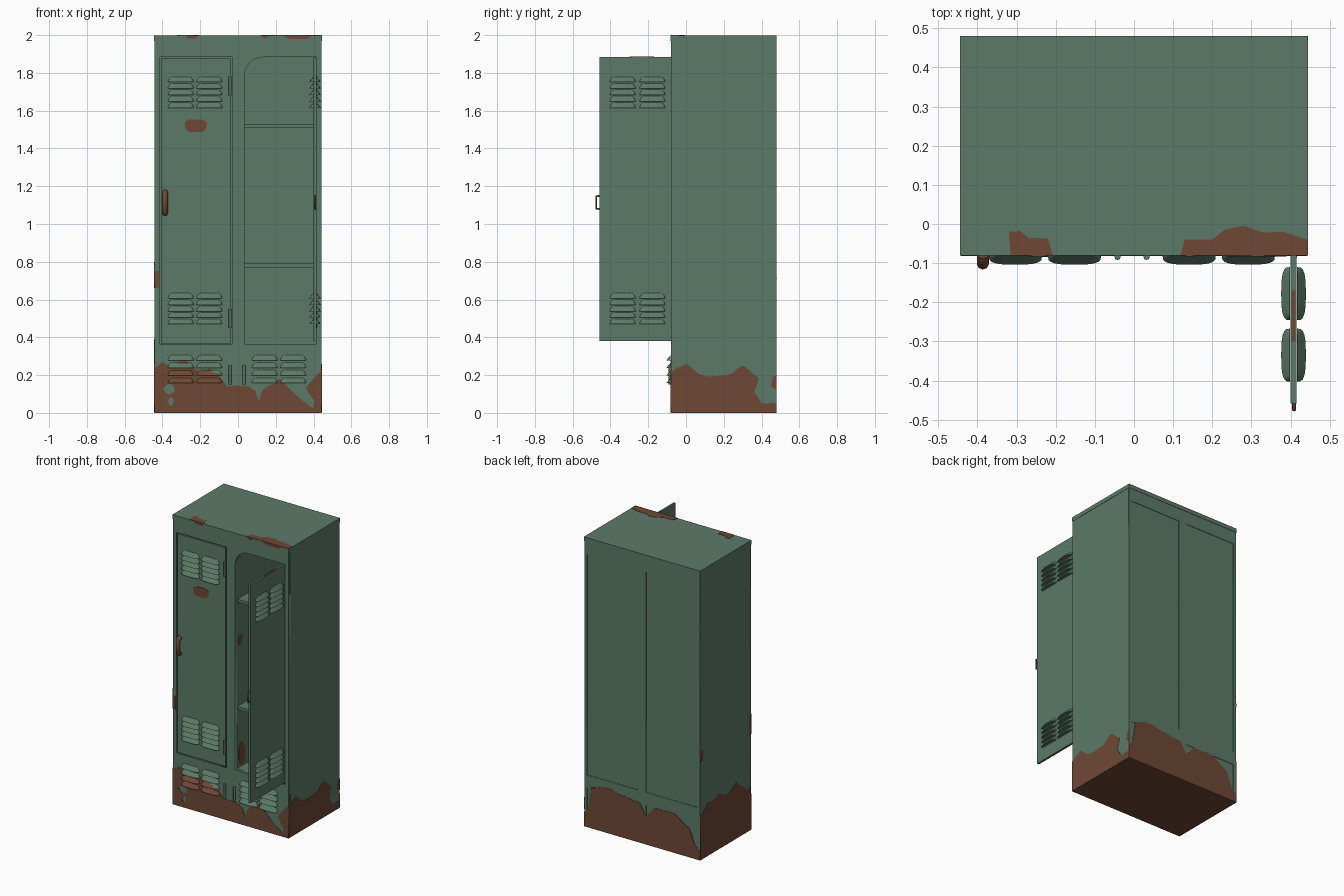
import bpy, bmesh, math, random
from mathutils import Matrix, Vector

random.seed(4)
if "Cube" in bpy.data.objects:
    bpy.data.objects.remove(bpy.data.objects["Cube"])


def material(name, rgb):
    m = bpy.data.materials.new(name)
    m.use_nodes = True
    m.diffuse_color = (*rgb, 1)
    bsdf = next(n for n in m.node_tree.nodes if n.type == 'BSDF_PRINCIPLED')
    bsdf.inputs["Base Color"].default_value = (*rgb, 1)
    return m


green = material("locker green", (0.107, 0.195, 0.138))
rust = material("rust brown", (0.156, 0.065, 0.036))

# Drawing planes: across, up, outward
X, Y, Z = Vector((1, 0, 0)), Vector((0, 1, 0)), Vector((0, 0, 1))


def plane(u, v, n, origin):
    return Matrix.Translation(origin) @ Matrix((u, v, n)).transposed().to_4x4()


def front(y):
    return plane(X, Z, -Y, (0, y, 0))


def side(x):
    return plane(Y, Z, X, (x, 0, 0))


def flat(z):
    return Matrix.Translation((0, 0, z))


def link(name, data, mats):
    ob = bpy.data.objects.new(name, data)
    bpy.context.collection.objects.link(ob)
    for m in mats:
        data.materials.append(m)
    return ob


def to_mesh(ob):
    bpy.ops.object.select_all(action='DESELECT')
    ob.select_set(True)
    bpy.context.view_layer.objects.active = ob
    bpy.ops.object.convert(target='MESH')
    return bpy.context.object


def box(name, x, y, z, mat=green):
    bm = bmesh.new()
    bmesh.ops.create_cube(bm, size=1)
    for v in bm.verts:
        v.co = [(a + b) / 2 + c * (b - a) for (a, b), c in zip((x, y, z), v.co)]
    me = bpy.data.meshes.new(name)
    bm.to_mesh(me)
    bm.free()
    return link(name, me, [mat])


def plate(name, outlines, frame, half, mat):
    """Flat sheet from closed outlines; nested outlines become holes."""
    cu = bpy.data.curves.new(name, 'CURVE')
    cu.dimensions, cu.fill_mode, cu.extrude = '2D', 'BOTH', half
    for pts in outlines:
        sp = cu.splines.new('POLY')
        sp.points.add(len(pts) - 1)
        for p, (a, b) in zip(sp.points, pts):
            p.co = (a, b, 0, 1)
        sp.use_cyclic_u = True
    ob = link(name, cu, [mat])
    ob.matrix_world = frame
    return to_mesh(ob)


def ragged(pts, amount=0.006):
    """Break straight edges into an uneven rust line."""
    out = []
    for (a, b), (c, d) in zip(pts, pts[1:]):
        out += [(a, b)] + [(a + (c - a) * t, b + (d - b) * t + random.uniform(-amount, amount))
                           for t in (0.33, 0.67)]
    return out + [pts[-1]]


def band(pts):
    return [(pts[0][0], 0.001)] + ragged(pts) + [(pts[-1][0], 0.001)]


def blob(a, b, ra, rb):
    return [(a + ra * k * math.cos(t), b + rb * k * math.sin(t))
            for i in range(12) for t in [i * math.tau / 12] for k in [random.uniform(0.8, 1.1)]]


def rect(a, b, c, d):
    return [(a, c), (b, c), (b, d), (a, d)]


def louvers(name, cols, rows, frame, w=0.068, d=0.023, h=0.028):
    """Bank of pressed hoods, flat below and tapering up into the sheet."""
    bm = bmesh.new()
    n = 12
    for cu in cols:
        for cv in rows:
            rings = []
            for t in (0, 0.35, 0.7, 1):
                ring = []
                for i in range(n + 1):
                    c, s = math.cos(math.pi * i / n), max(0, math.sin(math.pi * i / n))
                    u = math.copysign(abs(c) ** 0.7, c) * w * (1 - 0.25 * t * t)
                    ring.append(bm.verts.new((cu + u, cv + h * t, d * s ** 0.6 * (1 - t) + 0.001)))
                rings.append(ring)
            for lo, hi in zip(rings, rings[1:]):
                for i in range(n):
                    bm.faces.new((lo[i], lo[i + 1], hi[i + 1], hi[i]))
            bm.faces.new(rings[0])
    bm.transform(frame)
    bmesh.ops.recalc_face_normals(bm, faces=bm.faces)
    me = bpy.data.meshes.new(name)
    bm.to_mesh(me)
    bm.free()
    ob = link(name, me, [green, rust])
    bpy.ops.object.select_all(action='DESELECT')
    ob.select_set(True)
    bpy.context.view_layer.objects.active = ob
    bpy.ops.object.shade_smooth_by_angle(angle=math.radians(40))
    return ob


def rod(name, pts, r, mat):
    cu = bpy.data.curves.new(name, 'CURVE')
    cu.dimensions, cu.bevel_depth, cu.bevel_resolution, cu.use_fill_caps = '3D', r, 2, True
    sp = cu.splines.new('POLY')
    sp.points.add(len(pts) - 1)
    for p, co in zip(sp.points, pts):
        p.co = (*co, 1)
    return to_mesh(link(name, cu, [mat]))


# Cabinet shell
W, F, B = 0.442, -0.08, 0.478
box("right_wall", (-W, -0.424), (F, B), (0.004, 1.97))
box("left_wall", (0.424, W), (F, B), (0.004, 1.97))
box("divider", (-0.03, 0.03), (-0.06, 0.47), (0.35, 1.96))
box("back_panel", (-W, W), (0.46, 0.475), (0.004, 1.97))
box("top_cap", (-0.444, 0.444), (F - 0.001, 0.48), (1.97, 1.998))
box("bottom_plate", (-W, W), (F, B), (0, 0.008), rust)
box("bay_floor", (-W, W), (-0.06, 0.47), (0.345, 0.362))

# Front frame with a rounded opening, and the back frame
corner = [(0.134 - 0.1 * math.cos(t), 1.783 + 0.1 * math.sin(t))
          for t in (i * math.pi / 16 for i in range(9))]
outer = rect(-W, W, 0.004, 1.97)
plate("front_frame", [outer, rect(-0.413, -0.033, 0.361, 1.884),
                      [(0.415, 0.365), (0.034, 0.365)] + corner + [(0.415, 1.883)]],
      front(F + 0.01), 0.01, green)
panels = [rect(a, b, c, d) for a, b in ((-0.42, -0.03), (0.03, 0.42))
          for c, d in ((0.03, 0.27), (0.36, 1.88))]
plate("back_frame", [outer] + panels, front(B - 0.004), 0.004, green)

# Shelves in the open bay
for label, z in (("upper", 1.52), ("lower", 0.78)):
    box(label + "_shelf", (0.03, 0.425), (-0.05, 0.47), (z - 0.01, z + 0.01))

# Doors: one closed, one swung open
box("closed_door", (-0.407, -0.039), (F, F + 0.018), (0.368, 1.877))
box("open_door", (0.4, 0.415), (-0.458, F), (0.38, 1.885))
upper = [1.615 + 0.034 * i for i in range(5)]
lower = [z - 1.145 for z in upper]
lefts, rights = (-0.303, -0.152), (0.141, 0.292)
for label, rows in (("upper", upper), ("lower", lower)):
    louvers("closed_door_" + label + "_louvers", lefts, rows, front(F))
    for face, x, n in (("outer", 0.415, X), ("inner", 0.4, -X)):
        louvers("open_door_" + label + "_" + face + "_louvers", (-0.335, -0.178), rows,
                plane(Y, Z, n, (x, 0, 0)))

# Vents below the doors, the rusty hoods picked by height
base_rows = [0.158 + 0.04 * i for i in range(4)]
louvers("left_base_louvers", rights, base_rows, front(F))
vents = louvers("right_base_louvers", lefts, base_rows, front(F))
for p in vents.data.polygons:
    p.material_index = int(p.center.z < 0.235 - 0.3 * max(0, p.center.x + 0.2))

# Hinges and pull handles
for z in (0.45, 1.68):
    rod("closed_door_hinge", [(-0.042, -0.083, z), (-0.042, -0.083, z + 0.1)], 0.008, green)
    rod("open_door_hinge", [(0.41, -0.083, z), (0.41, -0.083, z + 0.1)], 0.007, green)
for x in (-0.042, 0.032):
    rod("base_pin", [(x, -0.084, 0.15), (x, -0.084, 0.25)], 0.008, green)
rod("door_handle", [(-0.386, F, 1.055), (-0.386, -0.103, 1.07),
                    (-0.386, -0.103, 1.155), (-0.386, F, 1.17)], 0.015, rust)
rod("door_latch", [(0.409, -0.457, 1.08), (0.409, -0.475, 1.08),
                   (0.409, -0.475, 1.148), (0.409, -0.457, 1.148)], 0.005, rust)
plate("name_plate", [[(-0.28, 1.505), (-0.262, 1.488), (-0.187, 1.488), (-0.168, 1.505),
                      (-0.168, 1.54), (-0.187, 1.552), (-0.262, 1.552), (-0.28, 1.54)]],
      front(F - 0.001), 0.003, rust)

# Rust creeping up from the floor on each side
front_line = [(-W, 0.24), (-0.4, 0.27), (-0.36, 0.25), (-0.3, 0.28), (-0.25, 0.26),
              (-0.2, 0.21), (-0.15, 0.24), (-0.1, 0.2), (-0.06, 0.14), (0.05, 0.14),
              (0.09, 0.12), (0.11, 0.06), (0.13, 0.12), (0.22, 0.18), (0.28, 0.12),
              (0.35, 0.06), (0.4, 0.025), (0.405, 0.06), (0.36, 0.13), (0.4, 0.18), (W, 0.22)]
plate("front_rust", [band(front_line), blob(-0.365, 0.125, 0.03, 0.03),
                     blob(-0.355, 0.06, 0.015, 0.025)], front(F), 0.002, rust)
left_line = [(F, 0.21), (-0.05, 0.24), (0, 0.26), (0.05, 0.22), (0.1, 0.195), (0.22, 0.2),
             (0.3, 0.25), (0.35, 0.21), (0.385, 0.18), (0.36, 0.11), (0.4, 0.05), (B, 0.05)]
plate("left_rust", [band(left_line), [(B, 0.12), (0.45, 0.14), (0.46, 0.19), (B, 0.2)]],
      side(W), 0.002, rust)
right_line = [(F, 0.25), (0, 0.32), (0.08, 0.39), (0.18, 0.34), (0.28, 0.38), (0.4, 0.36), (B, 0.3)]
plate("right_rust", [band(right_line), blob(0.46, 0.71, 0.02, 0.04),
                     rect(F, -0.055, 0.66, 0.8)], side(-W), 0.002, rust)
back_line = [(-W, 0.06), (-0.4, 0.1), (-0.36, 0.2), (-0.25, 0.27), (-0.1, 0.27), (-0.03, 0.2),
             (0.02, 0.28), (0.15, 0.29), (0.28, 0.31), (0.39, 0.28), (0.41, 0.14), (W, 0.1)]
plate("back_rust", [band(back_line)], front(B), 0.002, rust)

# Smaller rust patches
plate("front_edge_rust", [rect(-W, -0.422, 0.66, 0.75)], front(F), 0.002, rust)
plate("cap_front_rust", [rect(-0.27, -0.22, 1.982, 1.997), rect(0.13, 0.155, 1.984, 1.997),
                         [(0.24, 1.997), (0.27, 1.98), (0.37, 1.98), (0.39, 1.997)]],
      front(F - 0.001), 0.002, rust)
plate("cap_top_rust", [[(-0.315, F), (-0.32, -0.02), (-0.29, -0.018), (-0.27, -0.035),
                        (-0.22, -0.037), (-0.207, F)],
                       [(0.118, F), (0.13, -0.04), (0.2, -0.04), (0.23, -0.015), (0.28, -0.004),
                        (0.33, -0.022), (0.38, -0.02), (0.443, -0.04), (0.443, F)]],
      flat(1.998), 0.002, rust)
plate("door_top_rust", [rect(0.402, 0.413, -0.3, -0.17)], flat(1.885), 0.002, rust)
plate("divider_rust", [blob(-0.02, 1.24, 0.025, 0.04), blob(0, 0.45, 0.04, 0.08)],
      side(0.03), 0.002, rust)
